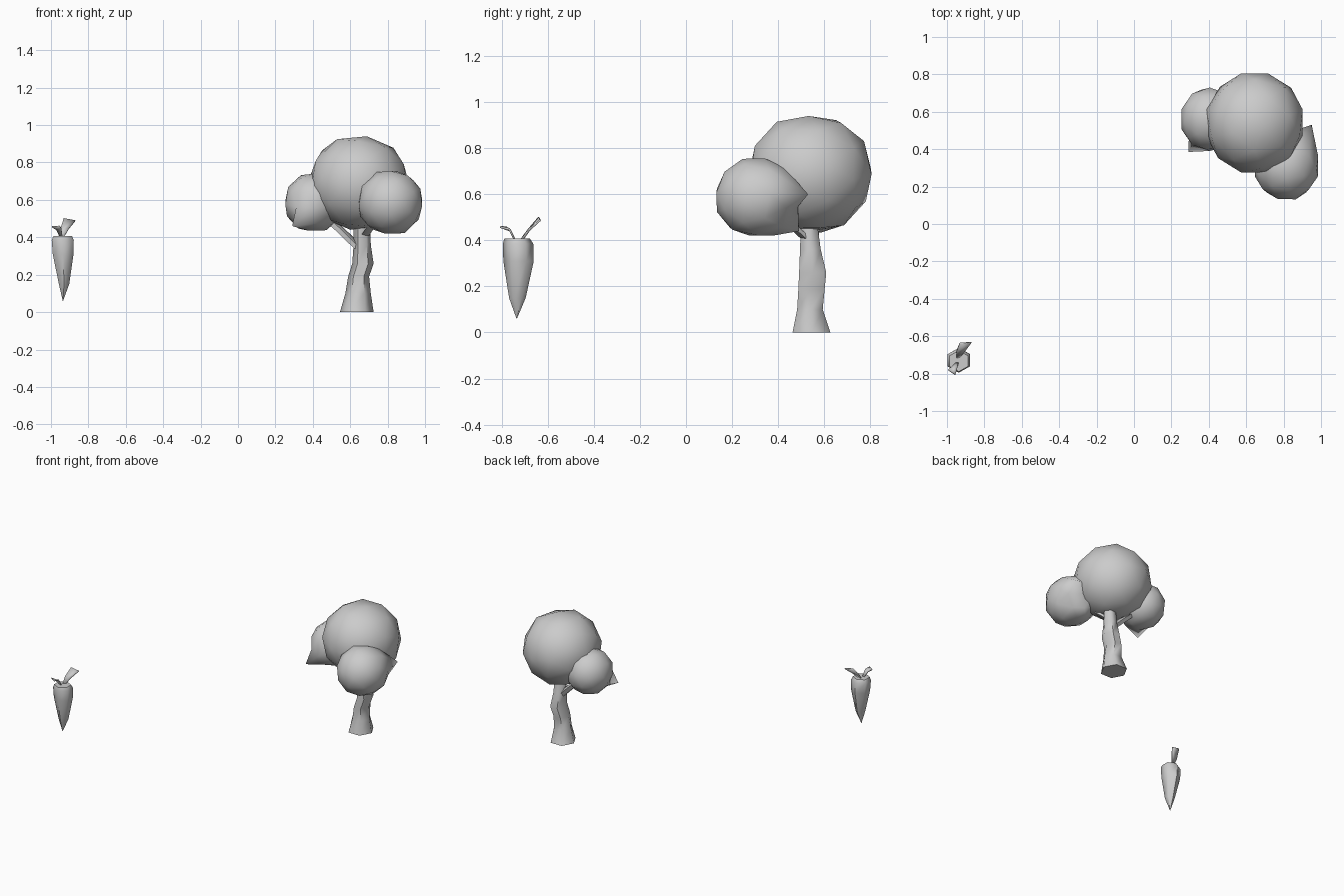
import bpy, bmesh, math
from mathutils import Matrix, Vector

if "Cube" in bpy.data.objects:
    bpy.data.objects.remove(bpy.data.objects["Cube"])


def finish(name, bm, angle=60):
    bmesh.ops.recalc_face_normals(bm, faces=bm.faces)
    me = bpy.data.meshes.new(name)
    bm.to_mesh(me)
    bm.free()
    ob = bpy.data.objects.new(name, me)
    bpy.context.collection.objects.link(ob)
    bpy.ops.object.select_all(action='DESELECT')
    ob.select_set(True)
    bpy.context.view_layer.objects.active = ob
    bpy.ops.object.shade_smooth_by_angle(angle=math.radians(angle))
    return ob


def loft(name, rings, sides=6, turn=0.0):
    """Rings are (cx, cy, z, rx, ry); both ends are capped."""
    bm = bmesh.new()
    loops = []
    for cx, cy, z, rx, ry in rings:
        loops.append([bm.verts.new((cx + rx * math.cos(turn + math.tau * i / sides),
                                    cy + ry * math.sin(turn + math.tau * i / sides), z))
                      for i in range(sides)])
    for a, b in zip(loops, loops[1:]):
        for i in range(sides):
            j = (i + 1) % sides
            bm.faces.new((a[i], a[j], b[j], b[i]))
    bm.faces.new(loops[0])
    bm.faces.new(loops[-1])
    return finish(name, bm)


def blob(name, centre, radii, z_range, tilt, corners=()):
    """Low-poly foliage ball, flattened top and bottom, with pulled corners."""
    bm = bmesh.new()
    bmesh.ops.create_icosphere(bm, subdivisions=2, radius=1.0,
                               matrix=Matrix.Rotation(math.radians(tilt), 4, 'X'))
    for v in bm.verts:
        v.co = Vector(c + r * p for c, r, p in zip(centre, radii, v.co))
        v.co.z = min(max(v.co.z, z_range[0]), z_range[1])
    for c in corners:
        target = Vector(c)
        min(bm.verts, key=lambda v: (v.co - target).length).co = target
    return finish(name, bm, 80)


def leaf(name, pairs):
    """Thin curved strip through pairs of edge points."""
    bm = bmesh.new()
    rows = [[bm.verts.new(p) for p in pair] for pair in pairs]
    for a, b in zip(rows, rows[1:]):
        bm.faces.new((a[0], a[1], b[1], b[0]))
    ob = finish(name, bm)
    mod = ob.modifiers.new("thickness", 'SOLIDIFY')
    mod.thickness = 0.008
    mod.offset = 0


# Foliage
blob("main_foliage", (0.645, 0.54, 0.69), (0.27, 0.275, 0.265), (0.44, 0.94), 32)
blob("right_foliage", (0.815, 0.31, 0.585), (0.178, 0.187, 0.18), (0.42, 0.755), 20,
     [(0.95, 0.53, 0.60), (0.85, 0.49, 0.44)])
blob("left_foliage", (0.405, 0.56, 0.585), (0.16, 0.172, 0.165), (0.435, 0.74), 10,
     [(0.29, 0.385, 0.46)])

# Trunk with a flared foot and a slight bulge
loft("trunk", [(0.635, 0.545, 0.0, 0.09, 0.095),
               (0.642, 0.538, 0.10, 0.068, 0.064),
               (0.645, 0.545, 0.19, 0.056, 0.066),
               (0.668, 0.55, 0.26, 0.057, 0.068),
               (0.664, 0.54, 0.36, 0.046, 0.052),
               (0.662, 0.533, 0.50, 0.044, 0.038)])

# Branches reaching the side foliage
loft("left_branch", [(0.645, 0.54, 0.34, 0.03, 0.03),
                     (0.57, 0.55, 0.415, 0.032, 0.027),
                     (0.49, 0.56, 0.49, 0.032, 0.024)], 5)
loft("right_branch", [(0.67, 0.53, 0.40, 0.025, 0.025),
                      (0.74, 0.42, 0.50, 0.022, 0.022)], 5)

# Carrot root
loft("carrot_root", [(-0.936, -0.735, 0.06, 0.001, 0.001),
                     (-0.930, -0.732, 0.15, 0.032, 0.036),
                     (-0.935, -0.727, 0.31, 0.064, 0.066),
                     (-0.937, -0.729, 0.385, 0.068, 0.066),
                     (-0.937, -0.733, 0.407, 0.057, 0.056)], 6, math.radians(30))

# Carrot leaves
leaf("long_leaf", [[(-0.948, -0.718, 0.40), (-0.932, -0.712, 0.40)],
                   [(-0.950, -0.685, 0.445), (-0.905, -0.68, 0.445)],
                   [(-0.932, -0.638, 0.50), (-0.870, -0.633, 0.488)]])
leaf("short_leaf", [[(-0.952, -0.742, 0.40), (-0.938, -0.742, 0.40)],
                    [(-0.972, -0.762, 0.442), (-0.945, -0.768, 0.450)],
                    [(-0.995, -0.780, 0.457), (-0.955, -0.807, 0.458)]])
